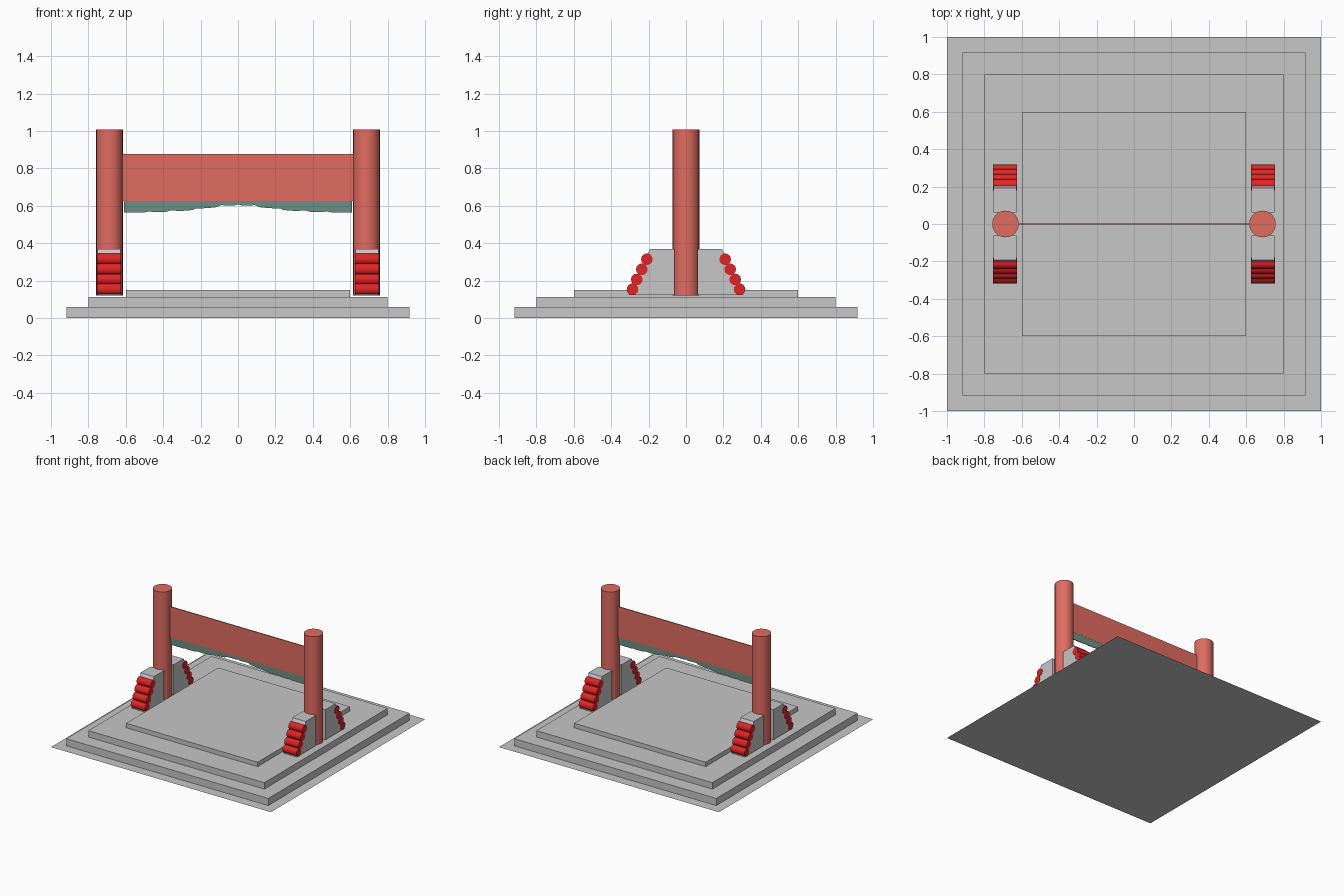
import bpy, bmesh, math
from mathutils import Matrix

if "Cube" in bpy.data.objects:
    bpy.data.objects.remove(bpy.data.objects["Cube"])


def mat(name, rgb):
    m = bpy.data.materials.new(name)
    m.diffuse_color = (*rgb, 1)
    m.use_nodes = True
    m.node_tree.nodes["Principled BSDF"].inputs["Base Color"].default_value = m.diffuse_color
    return m


STONE = mat("grey_stone", (0.57, 0.57, 0.57))
WOOD = mat("faded_red", (0.75, 0.15, 0.12))
RED = mat("bright_red", (0.75, 0.018, 0.018))
TEAL = mat("dull_teal", (0.15, 0.28, 0.24))


def finish(name, bm, material, smooth=False):
    bmesh.ops.recalc_face_normals(bm, faces=bm.faces[:])
    me = bpy.data.meshes.new(name)
    bm.to_mesh(me)
    bm.free()
    me.materials.append(material)
    ob = bpy.data.objects.new(name, me)
    bpy.context.collection.objects.link(ob)
    if smooth:
        bpy.ops.object.select_all(action='DESELECT')
        ob.select_set(True)
        bpy.context.view_layer.objects.active = ob
        bpy.ops.object.shade_smooth_by_angle(angle=math.radians(40))
    return ob


def box(name, lo, hi, material):
    bm = bmesh.new()
    bmesh.ops.create_cube(bm, size=1)
    for v in bm.verts:
        for i in range(3):
            v.co[i] = lo[i] if v.co[i] < 0 else hi[i]
    return finish(name, bm, material)


def cylinder(name, centre, r, depth, sides, material, along_x=False):
    bm = bmesh.new()
    m = Matrix.Translation(centre)
    if along_x:
        m = m @ Matrix.Rotation(math.pi / 2, 4, 'Y')
    bmesh.ops.create_cone(bm, cap_ends=True, segments=sides, radius1=r,
                          radius2=r, depth=depth, matrix=m)
    return finish(name, bm, material, True)


def prism(name, points, offset, material):
    bm = bmesh.new()
    f = bm.faces.new([bm.verts.new(p) for p in points])
    out = bmesh.ops.extrude_face_region(bm, geom=[f])
    verts = [g for g in out["geom"] if isinstance(g, bmesh.types.BMVert)]
    bmesh.ops.translate(bm, verts=verts, vec=offset)
    return finish(name, bm, material)


# Ground sheet (single surface)
bm = bmesh.new()
bmesh.ops.create_grid(bm, x_segments=1, y_segments=1, size=1)
finish("ground_sheet", bm, STONE)

# Three stacked platform steps
for i, (h, z0, z1) in enumerate([(0.918, 0.001, 0.06), (0.8, 0.06, 0.113),
                                 (0.598, 0.113, 0.15)]):
    box(f"platform_step_{i + 1}", (-h, -h, z0), (h, h, z1), STONE)

# Pillars, each clasped by two stones faced with rollers
PROFILE = [(0.062, 0.122), (0.308, 0.122), (0.192, 0.37), (0.062, 0.37)]
ROLLERS = [(0.286, 0.153), (0.263, 0.206), (0.236, 0.26), (0.209, 0.314)]
for sx in (-1, 1):
    side = "left" if sx < 0 else "right"
    cylinder(f"{side}_pillar", (sx * 0.687, 0, 0.565), 0.071, 0.888, 32, WOOD)
    for sy in (-1, 1):
        end = "front" if sy < 0 else "back"
        prism(f"{side}_{end}_support_stone",
              [(sx * 0.69 - 0.061, sy * y, z) for y, z in PROFILE],
              (0.122, 0, 0), STONE)
        for k, (y, z) in enumerate(ROLLERS):
            cylinder(f"{side}_{end}_roller_{k + 1}", (sx * 0.69, sy * y, z),
                     0.031, 0.128, 14, RED, True)

# Thin crossbeam panel
box("crossbeam_panel", (-0.62, -0.004, 0.626), (0.62, 0.004, 0.877), WOOD)

# Scalloped valance below the panel
half = [(0.02, 0.601), (0.09, 0.603), (0.12, 0.592), (0.165, 0.587),
        (0.225, 0.586), (0.245, 0.577), (0.31, 0.572), (0.36, 0.575),
        (0.385, 0.568), (0.45, 0.566), (0.475, 0.570), (0.50, 0.565),
        (0.61, 0.565), (0.61, 0.628)]
outline = [(0, 0.608)] + half + [(-x, z) for x, z in reversed(half)]
prism("scalloped_valance", [(x, -0.003, z) for x, z in outline],
      (0, 0.006, 0), TEAL)
